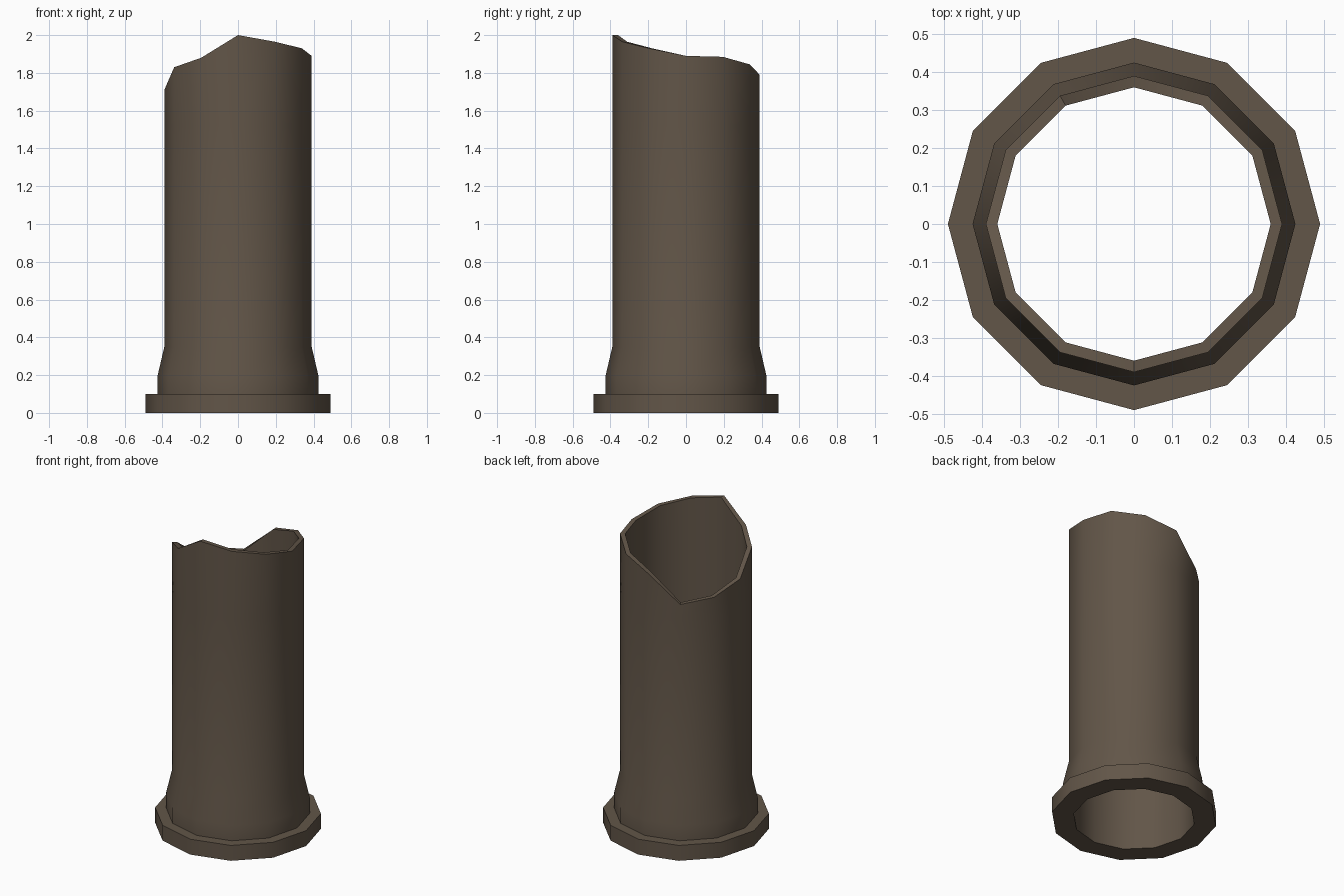
import bpy, bmesh, math

if "Cube" in bpy.data.objects:
    bpy.data.objects.remove(bpy.data.objects["Cube"])

SIDES = 12
mat = bpy.data.materials.new("weathered brown stone")
mat.diffuse_color = (0.122, 0.092, 0.065, 1)
mat.use_nodes = True
mat.node_tree.nodes["Principled BSDF"].inputs["Base Color"].default_value = mat.diffuse_color

# broken rim height at each 30 degree step, starting at +x
RIM = [1.89, 1.885, 1.845, 1.79, 1.62, 1.65, 1.71, 1.83, 1.88, 2.0, 1.965, 1.93]

# (radius, height) outline, outside going up then inside going down; None = broken rim
PROFILE = [(0.49, 0), (0.49, 0.10), (0.425, 0.10), (0.425, 0.20), (0.39, 0.35),
           (0.39, 1.52), (0.39, None), (0.36, None), (0.36, 0)]

bm = bmesh.new()


def ring(r, z):
    out = []
    for i in range(SIDES):
        a = math.tau * i / SIDES
        out.append(bm.verts.new((r * math.cos(a), r * math.sin(a), RIM[i] if z is None else z)))
    return out


# skin the closed outline around the axis
rings = [ring(r, z) for r, z in PROFILE]
for k, low in enumerate(rings):
    high = rings[(k + 1) % len(rings)]
    for i in range(SIDES):
        j = (i + 1) % SIDES
        bm.faces.new((low[i], low[j], high[j], high[i]))
bmesh.ops.recalc_face_normals(bm, faces=bm.faces)

me = bpy.data.meshes.new("broken_column")
bm.to_mesh(me)
bm.free()
me.materials.append(mat)
ob = bpy.data.objects.new("broken_column", me)
bpy.context.collection.objects.link(ob)

# smooth around the shaft, sharp at the base steps and rim
bpy.context.view_layer.objects.active = ob
ob.select_set(True)
bpy.ops.object.shade_smooth_by_angle(angle=math.radians(40))
